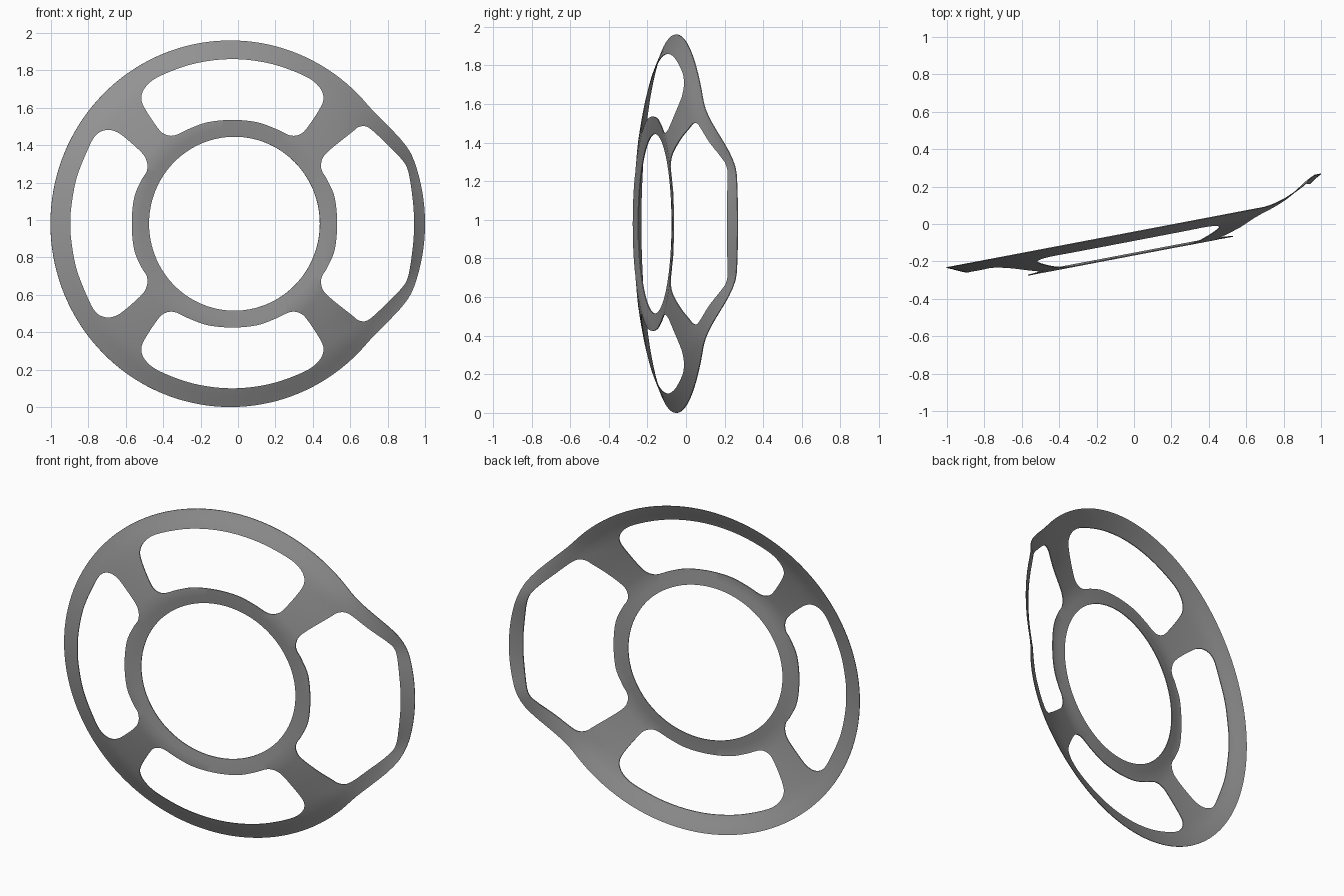
import bpy, bmesh, math
from mathutils import Vector

if "Cube" in bpy.data.objects:
    bpy.data.objects.remove(bpy.data.objects["Cube"])

TILT = math.atan(0.19)
C, S = math.cos(TILT), math.sin(TILT)
MID = 0.98          # height of the wheel axis
SEGS = 144


def smooth(t):
    t = max(0.0, min(1.0, t))
    return t * t * (3 - 2 * t)


def place(r, a, d):
    """Tilted dish position, with the right side stretched out and bent back."""
    u, w = r * math.cos(a), r * math.sin(a)
    x = -0.04 + u * C - d * S
    y = -0.05 + u * S + d * C
    if u > 0:
        x += 0.077 * smooth((r - 0.7) / 0.28) * smooth((0.64 - abs(w)) / 0.29)
        y += 0.135 * smooth((r - 0.72) / 0.26) * smooth((0.64 - abs(w)) / 0.39)
    return (x, y, MID + w)


def add_object(name, bm):
    bmesh.ops.recalc_face_normals(bm, faces=bm.faces)
    me = bpy.data.meshes.new(name)
    bm.to_mesh(me)
    bm.free()
    ob = bpy.data.objects.new(name, me)
    bpy.context.collection.objects.link(ob)
    return ob


# Dished plate: thin closed profile (radius, depth) revolved around the axis
front = [(.465, -.114), (.512, -.120), (.557, -.124), (.60, -.117), (.65, -.107),
         (.70, -.096), (.75, -.084), (.80, -.071), (.84, -.06), (.88, -.047),
         (.915, -.032), (.95, -.015), (.98, -.002)]
back = [(r, d + 0.005) for r, d in front[:-1]] + [(.98, .002)]
profile = front + back[::-1]
bm = bmesh.new()
rings = [[bm.verts.new(place(r, 2 * math.pi * i / SEGS, d)) for r, d in profile]
         for i in range(SEGS)]
n = len(profile)
for i in range(SEGS):
    p, q = rings[i], rings[(i + 1) % SEGS]
    for j in range(n):
        k = (j + 1) % n
        bm.faces.new((p[j], p[k], q[k], q[j]))
plate = add_object("wheel_trim_plate", bm)

# Dark grey finish
mat = bpy.data.materials.new("dark_grey")
mat.diffuse_color = (0.3, 0.3, 0.3, 1)
mat.use_nodes = True
mat.node_tree.nodes["Principled BSDF"].inputs["Base Color"].default_value = mat.diffuse_color
plate.data.materials.append(mat)


# Window cutters: smooth outlines in the front view
def spline(pts, steps=6):
    out, m = [], len(pts)
    for i in range(m):
        a, b, c, d = (Vector(pts[(i + k) % m]) for k in (-1, 0, 1, 2))
        for s in range(steps):
            t = s / steps
            out.append(0.5 * (2 * b + (c - a) * t + (2 * a - 5 * b + 4 * c - d) * t * t
                              + (3 * b - a - 3 * c + d) * t ** 3))
    return out


def mirrored(half, flip):
    """Close a half outline whose first and last points lie on the mirror line."""
    return half + [flip(p) for p in half[-2:0:-1]]


right = [(.53, 0), (.517, .14), (.477, .235), (.45, .28), (.445, .325), (.475, .38),
         (.61, .49), (.645, .517), (.685, .52), (.725, .493), (.786, .435), (.87, .35),
         (.91, .28), (.935, .12), (.941, 0)]
left = [(-.568, 0), (-.555, .14), (-.515, .235), (-.488, .28), (-.487, .33), (-.515, .38),
        (-.61, .465), (-.66, .495), (-.71, .5), (-.758, .475), (-.797, .41),
        (-.861, .25), (-.89, .1), (-.896, 0)]
top = [(-.03, .88), (.1, .87), (.23, .84), (.37, .783), (.435, .73), (.457, .675),
       (.44, .62), (.375, .52), (.335, .48), (.28, .472), (.2, .508), (.1, .543),
       (-.03, .555)]
vert = lambda p: (p[0], -p[1])
horiz = lambda p: (-.06 - p[0], p[1])
top_full = mirrored(top, horiz)
outlines = [mirrored(right, vert), mirrored(left, vert), top_full, [vert(p) for p in top_full]]

bm = bmesh.new()
for o in outlines:
    face = bm.faces.new([bm.verts.new((p.x, -1, MID + p.y)) for p in spline(o)])
    ext = bmesh.ops.extrude_face_region(bm, geom=[face])
    moved = [g for g in ext["geom"] if isinstance(g, bmesh.types.BMVert)]
    bmesh.ops.translate(bm, verts=moved, vec=(0, 2, 0))
cutter = add_object("window_cutter", bm)
cutter.hide_render = True
cutter.data.materials.append(mat)

# Cut the four windows
mod = plate.modifiers.new("windows", 'BOOLEAN')
mod.operation = 'DIFFERENCE'
mod.solver = 'EXACT'
mod.object = cutter
bpy.context.view_layer.objects.active = plate
cutter.select_set(False)
plate.select_set(True)
bpy.ops.object.modifier_apply(modifier=mod.name)
bpy.data.objects.remove(cutter)
bpy.ops.object.shade_smooth_by_angle(angle=math.radians(30))
